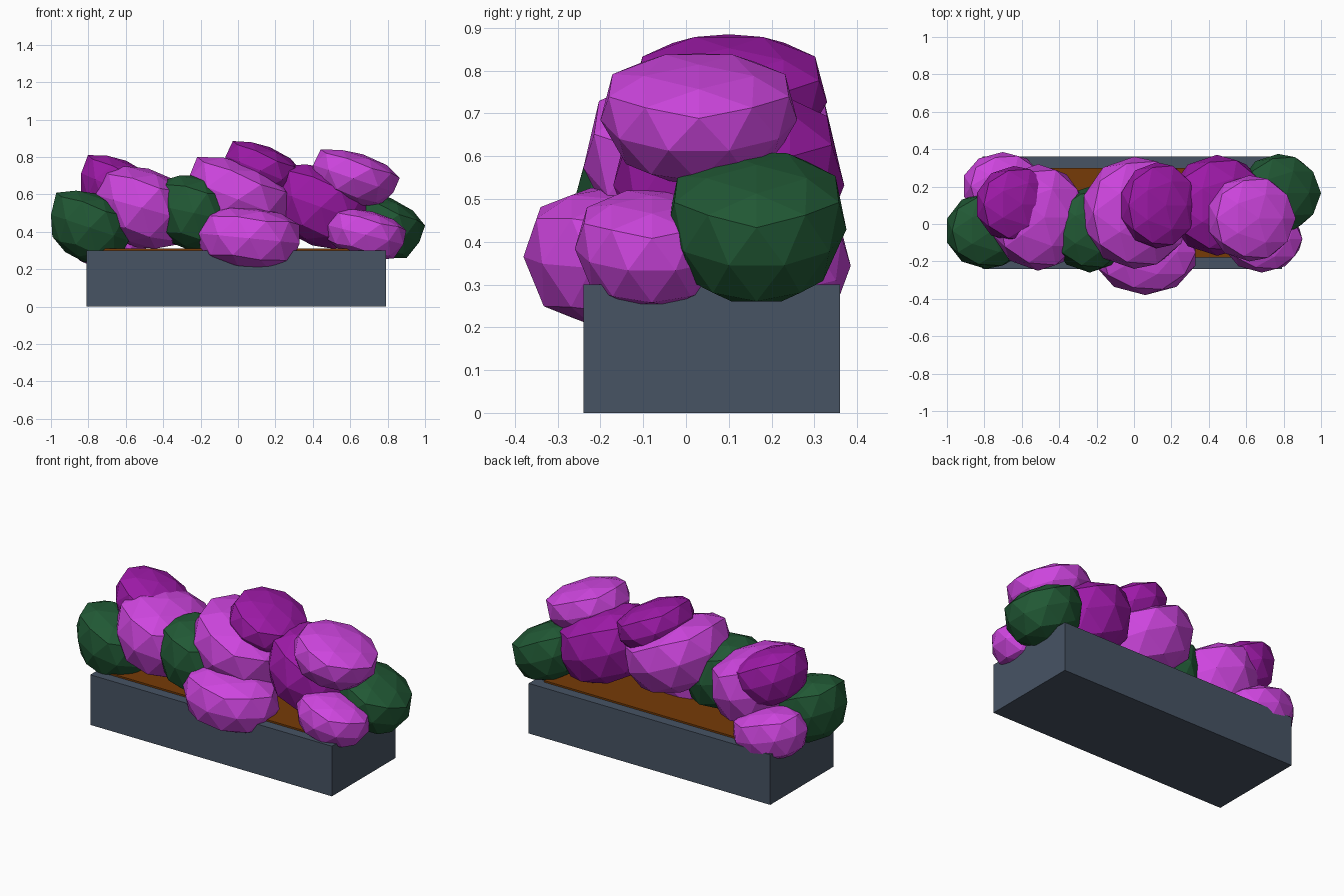
import bpy, bmesh, math
from mathutils import Matrix, Vector

old = bpy.data.objects.get("Cube")
if old:
    bpy.data.objects.remove(old, do_unlink=True)


def make_material(name, rgb):
    mat = bpy.data.materials.new(name)
    mat.use_nodes = True
    color = (*rgb, 1.0)
    mat.diffuse_color = color
    mat.node_tree.nodes["Principled BSDF"].inputs["Base Color"].default_value = color
    return mat


slate = make_material("slate grey", (0.063, 0.087, 0.127))
soil_brown = make_material("soil brown", (0.18, 0.043, 0.002))
leaf_green = make_material("leaf green", (0.015, 0.098, 0.035))
light_purple = make_material("light purple", (0.62, 0.06, 0.74))
dark_purple = make_material("dark purple", (0.34, 0.01, 0.39))


def fit_to_box(bm, low, high):
    """Stretch the mesh so its bounds match the given corners."""
    for axis in range(3):
        values = [v.co[axis] for v in bm.verts]
        start, span = min(values), max(values) - min(values)
        for v in bm.verts:
            t = (v.co[axis] - start) / span
            v.co[axis] = low[axis] + t * (high[axis] - low[axis])


def finish(bm, name, mat):
    mesh = bpy.data.meshes.new(name)
    center = sum((v.co for v in bm.verts), Vector()) / len(bm.verts)
    bm.transform(Matrix.Translation(-center))
    bm.to_mesh(mesh)
    bm.free()
    mesh.materials.append(mat)
    obj = bpy.data.objects.new(name, mesh)
    obj.location = center
    bpy.context.collection.objects.link(obj)


def block(name, mat, low, high):
    bm = bmesh.new()
    bmesh.ops.create_cube(bm, size=1)
    fit_to_box(bm, low, high)
    finish(bm, name, mat)


def clump(name, mat, low, high, tilt, taper=0.13):
    """Faceted, blunt-rimmed cushion, wider on top, leaning down towards +x."""
    bm = bmesh.new()
    bmesh.ops.create_icosphere(bm, subdivisions=2, radius=1)
    for v in bm.verts:
        z = math.copysign(abs(v.co.z) ** 0.65, v.co.z)
        widen = 1 + taper * z
        v.co = (v.co.x * widen, v.co.y * widen, z * 0.62)
    bm.transform(Matrix.Rotation(math.radians(tilt), 4, "Y"))
    fit_to_box(bm, low, high)
    finish(bm, name, mat)


# Planter box and soil
block("planter", slate, (-0.81, -0.24, 0), (0.79, 0.36, 0.3))
block("soil", soil_brown, (-0.75, -0.18, 0.25), (0.73, 0.3, 0.31))

# Leaf clumps
clump("leaves_right", leaf_green, (-1, -0.24, 0.23), (-0.56, 0.17, 0.62), 14)
clump("leaves_middle", leaf_green, (-0.44, -0.26, 0.3), (-0.03, 0.2, 0.7), 8, 0.04)
clump("leaves_left", leaf_green, (0.57, -0.045, 0.26), (1, 0.375, 0.61), 20)

# Light flower clumps
clump("light_flower_right", light_purple, (-0.76, -0.25, 0.31), (-0.25, 0.32, 0.75), 12, 0.08)
clump("light_flower_middle", light_purple, (-0.27, -0.24, 0.36), (0.31, 0.36, 0.8), 20)
clump("light_flower_front", light_purple, (-0.21, -0.38, 0.2), (0.33, 0.08, 0.53), 6, 0.03)
clump("light_flower_low_left", light_purple, (0.48, -0.26, 0.25), (0.9, 0.1, 0.52), 15, 0.06)
clump("light_flower_top_left", light_purple, (0.4, -0.2, 0.54), (0.865, 0.26, 0.84), 20)
clump("light_flower_back", light_purple, (-0.91, 0.02, 0.19), (-0.48, 0.385, 0.5), 14, 0.06)

# Dark flower clumps
clump("dark_flower_right", dark_purple, (-0.84, -0.1, 0.46), (-0.42, 0.31, 0.81), 20)
clump("dark_flower_left", dark_purple, (0.19, -0.17, 0.31), (0.72, 0.37, 0.76), 16, 0.08)
clump("dark_flower_top", dark_purple, (-0.07, -0.13, 0.58), (0.34, 0.33, 0.885), 22)
